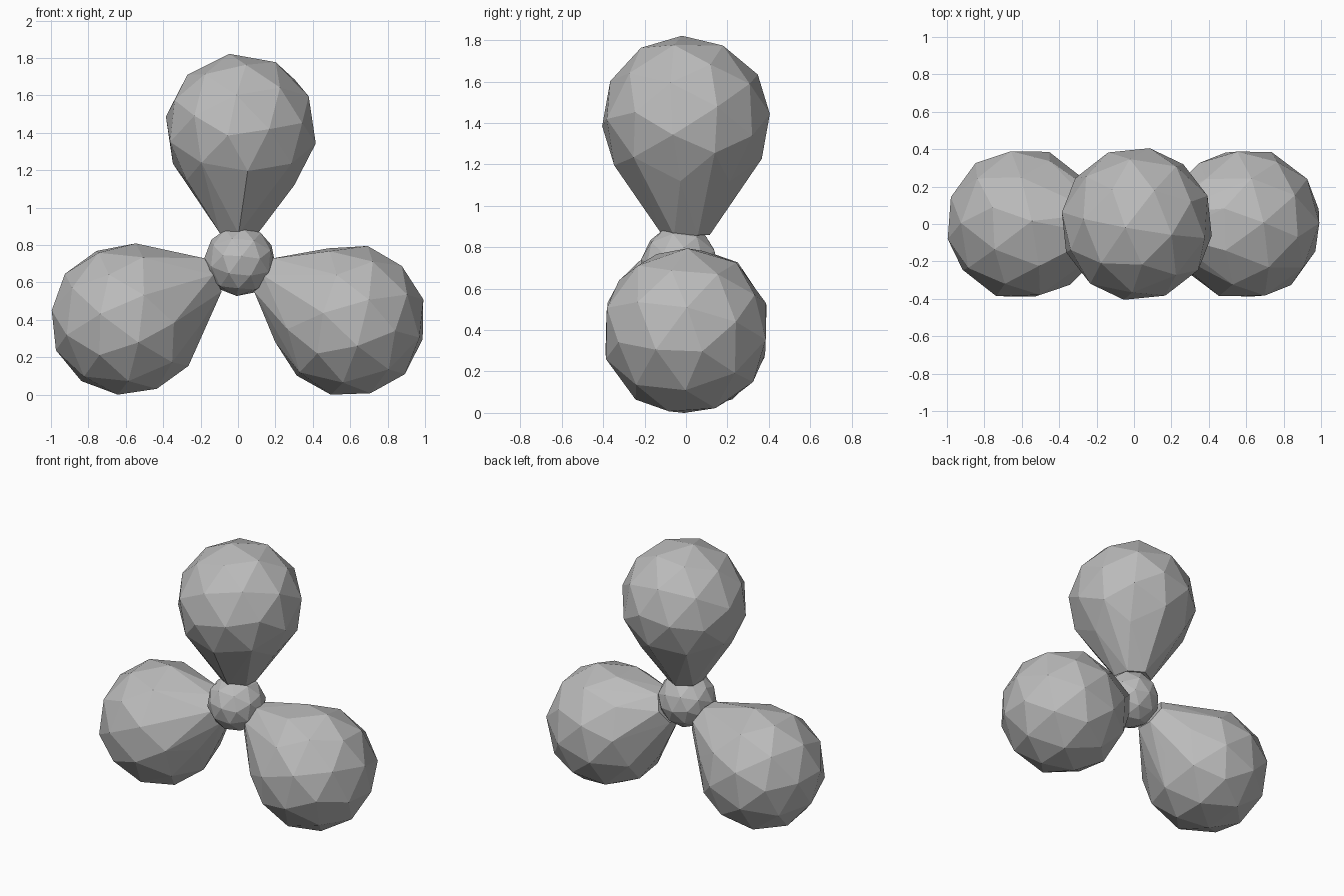
import bpy, bmesh, math
from mathutils import Matrix, Vector

if "Cube" in bpy.data.objects:
    bpy.data.objects.remove(bpy.data.objects["Cube"], do_unlink=True)

grey = bpy.data.materials.new("matte_grey")
grey.use_nodes = True
colour = (0.5, 0.5, 0.5, 1)
grey.diffuse_color = colour
shader = next(n for n in grey.node_tree.nodes if n.type == "BSDF_PRINCIPLED")
shader.inputs["Base Color"].default_value = colour
shader.inputs["Roughness"].default_value = 0.8


def frame(main, side):
    """Rotation whose z axis is main and whose x axis leans to side."""
    z = Vector(main).normalized()
    y = z.cross(Vector(side)).normalized()
    return Matrix((y.cross(z), y, z)).transposed()


def ball_points(centre, radius, main, side):
    """Corners of a faceted ball, with one corner pointing along main."""
    bm = bmesh.new()
    bmesh.ops.create_icosphere(bm, subdivisions=2, radius=radius)
    pole = max(bm.verts, key=lambda v: v.co.z).co
    belt = min(bm.verts, key=lambda v: abs(v.co.z)).co
    turn = frame(main, side) @ frame(pole, belt).inverted()
    points = [Vector(centre) + turn @ v.co for v in bm.verts]
    bm.free()
    return points


def hull_object(name, points):
    """Flat-shaded solid wrapped around the points."""
    bm = bmesh.new()
    for p in points:
        bm.verts.new((p.x, p.y, max(p.z, 0)))
    result = bmesh.ops.convex_hull(bm, input=bm.verts[:])
    inside = [g for g in result["geom_interior"] if isinstance(g, bmesh.types.BMVert)]
    bmesh.ops.delete(bm, geom=inside, context="VERTS")
    bmesh.ops.recalc_face_normals(bm, faces=bm.faces[:])
    mesh = bpy.data.meshes.new(name)
    bm.to_mesh(mesh)
    bm.free()
    mesh.materials.append(grey)
    obj = bpy.data.objects.new(name, mesh)
    bpy.context.collection.objects.link(obj)
    return obj


# Central hub
hub = Vector((0.01, -0.03, 0.715))
hull_object("hub", ball_points(hub, 0.19, (0.1, -0.4, 0.9), (1, 0, 0)))

# Three bulbs tapering towards the hub: centre, main corner, side corner
bulbs = {
    "top_bulb": ((0.015, 0, 1.415), (-0.07, -0.41, -0.03), (0.41, -0.03, -0.07)),
    "left_bulb": ((0.595, 0, 0.395), (0.4, 0.08, -0.1), (0.06, 0, 0.4)),
    "right_bulb": ((-0.595, 0, 0.4), (-0.4, -0.08, 0.05), (-0.03, 0, 0.4)),
}
middle = Vector((0, 0, 0.71))
for name, (centre, main, side) in bulbs.items():
    points = ball_points(centre, 0.412, main, side)
    axis = (Vector(centre) - middle).normalized()
    turn = frame(axis, (0, 1, 0))
    # Narrow neck ring at the hub end
    for i in range(6):
        a = math.tau * i / 6
        ring = turn @ Vector((math.cos(a), math.sin(a), 0))
        points.append(middle + axis * 0.15 + ring * 0.115)
    hull_object(name, points)
